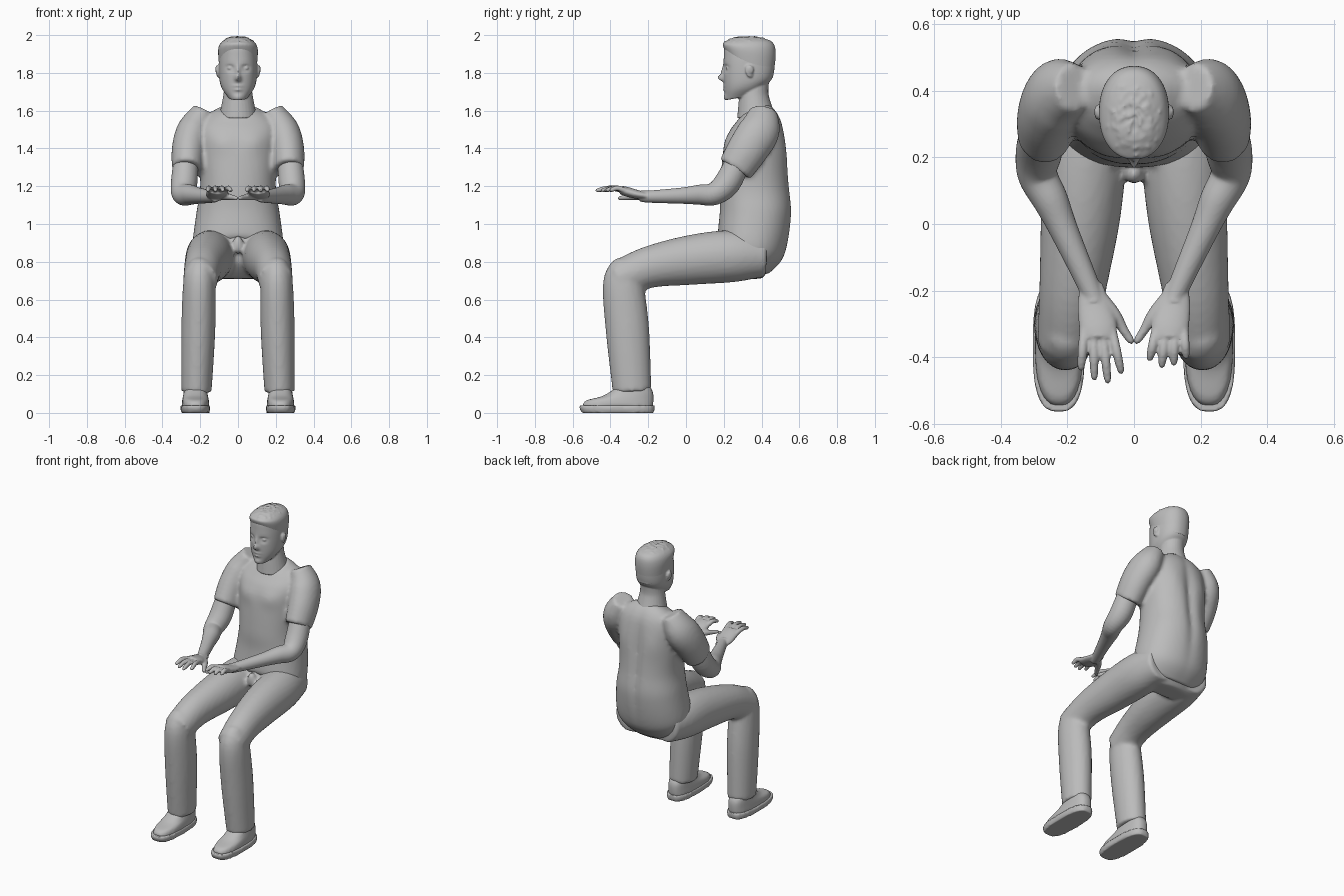
import bpy, bmesh, math, random
from mathutils import Matrix, Vector, Euler

random.seed(4)
cube = bpy.data.objects.get("Cube")
if cube:
    bpy.data.objects.remove(cube)

# The single flat colour
GREY = (0.5, 0.5, 0.5, 1)
grey = bpy.data.materials.new("plain_grey")
grey.use_nodes = True
grey.diffuse_color = GREY
grey.node_tree.nodes["Principled BSDF"].inputs["Base Color"].default_value = GREY


def smooth_rows(rows, steps=6):
    """Fill in rows of numbers with a spline that passes through each of them."""
    last = len(rows) - 1
    dense = []
    for i in range(last):
        a, b, c, d = (rows[max(0, min(last, i + k))] for k in (-1, 0, 1, 2))
        for step in range(steps):
            t = step / steps
            dense.append([q + t * ((r - p) + t * (2*p - 5*q + 4*r - s + t * (3*q - p - 3*r + s))) / 2
                          for p, q, r, s in zip(a, b, c, d)])
    return dense + [rows[last]]


def skin(bm, rings, power, segments):
    """Close a surface over rings, each given as centre, half width and half depth vectors."""
    loops = []
    for centre, wide, deep in rings:
        loop = []
        for k in range(segments):
            angle = math.tau * k / segments
            c, s = math.cos(angle), math.sin(angle)
            c = math.copysign(abs(c) ** (2 / power), c)
            s = math.copysign(abs(s) ** (2 / power), s)
            loop.append(bm.verts.new(centre + wide * c + deep * s))
        loops.append(loop)
    for a, b in zip(loops, loops[1:]):
        for k in range(segments):
            n = (k + 1) % segments
            bm.faces.new((a[k], a[n], b[n], b[k]))
    bm.faces.new(loops[0])
    bm.faces.new(loops[-1])


def slices(bm, rows, x=0, power=2.2, segments=64):
    """Stack slices: height, half width, front y, back y, rise towards the back."""
    rings = []
    for z, width, front, back, rise in smooth_rows(rows):
        rings.append((Vector((x, (front + back) / 2, z)), Vector((width, 0, 0)),
                      Vector((0, back - front, rise)) / 2))
    skin(bm, rings, power, segments)


def tube(bm, points, side=1, flat=1, segments=28):
    """Limb through points x, y, z, radius; flat scales the thickness across the width."""
    rows = smooth_rows(points)
    centres = [Vector((side * x, y, z)) for x, y, z, r in rows]
    rings = []
    for i, row in enumerate(rows):
        along = (centres[min(i + 1, len(rows) - 1)] - centres[max(i - 1, 0)]).normalized()
        wide = Vector((1, 0, 0))
        wide = (wide - along * along.x).normalized()
        rings.append((centres[i], wide * row[3], along.cross(wide) * row[3] * flat))
    skin(bm, rings, 2, segments)


def blob(bm, centre, radii, turn=(0, 0, 0)):
    matrix = Matrix.LocRotScale(Vector(centre), Euler(turn), Vector(radii))
    bmesh.ops.create_uvsphere(bm, u_segments=16, v_segments=8, radius=1, matrix=matrix)


def sculpt(bm, bumps, middle, front):
    """Push soft mirrored bumps along y: x, z, x reach, z reach, depth."""
    for v in bm.verts:
        if (v.co.y < middle) == front:
            v.co.y += sum(depth * math.exp(-((abs(v.co.x) - x) / rx) ** 2 - ((v.co.z - z) / rz) ** 2)
                          for x, z, rx, rz, depth in bumps)


def finish(bm, name, voxel, softness):
    """Blend the overlapping pieces into one smooth surface."""
    bmesh.ops.recalc_face_normals(bm, faces=bm.faces)
    mesh = bpy.data.meshes.new(name)
    bm.to_mesh(mesh)
    bm.free()
    mesh.materials.append(grey)
    part = bpy.data.objects.new(name, mesh)
    bpy.context.collection.objects.link(part)
    blend = part.modifiers.new("blend", 'REMESH')
    blend.mode = 'VOXEL'
    blend.voxel_size = voxel
    blend.use_smooth_shade = True
    part.modifiers.new("soften", 'SMOOTH').iterations = softness


SIDES = ((-1, "right"), (1, "left"))

# Shirt: torso with spine groove, shoulder blades and chest, then sleeves
bm = bmesh.new()
slices(bm, [(1.61, .1, .3, .44, .05), (1.57, .17, .27, .48, .05), (1.51, .21, .23, .51, .04),
            (1.4, .21, .2, .53, 0), (1.2, .2, .18, .55, 0), (1.06, .22, .18, .56, -.04),
            (.9, .24, .17, .52, -.14), (.83, .23, .17, .43, -.2)])
sculpt(bm, [(0, 1.25, .03, .3, -.02), (.11, 1.4, .06, .1, .01)], .36, False)
sculpt(bm, [(.09, 1.43, .06, .05, -.01)], .36, True)
for side, label in SIDES:
    tube(bm, [(.18, .41, 1.6, .06), (.23, .39, 1.5, .09), (.26, .33, 1.4, .09),
              (.27, .26, 1.29, .08)], side, 1.2)
finish(bm, "shirt", .013, 3)

# Trousers: seat, fly fold, thighs and shins
bm = bmesh.new()
slices(bm, [(.71, .14, .27, .4, 0), (.8, .2, .19, .47, 0), (.95, .2, .18, .5, 0)])
blob(bm, (0, .15, .89), (.03, .03, .05))
for side, label in SIDES:
    tube(bm, [(.13, .42, .83, .1), (.145, .25, .83, .125), (.16, .03, .81, .12),
              (.185, -.2, .77, .1), (.2, -.36, .7, .09)], side, 1.1)
    tube(bm, [(.2, -.29, .76, .07), (.205, -.33, .69, .085), (.21, -.31, .44, .09),
              (.22, -.285, .11, .08)], side, 1.28)
finish(bm, "trousers", .013, 3)

# Arms, flat palms and spread fingers; the left fingers are bent shorter
for side, label in SIDES:
    reach = 1 if side < 0 else .7
    bm = bmesh.new()
    tube(bm, [(.275, .28, 1.34, .065), (.285, .22, 1.22, .07), (.29, .15, 1.16, .06),
              (.25, .07, 1.155, .053), (.21, -.02, 1.15, .043), (.13, -.2, 1.145, .032),
              (.12, -.24, 1.15, .03)], side)
    tube(bm, [(.13, -.18, 1.145, .035), (.12, -.25, 1.155, .05), (.108, -.31, 1.17, .057),
              (.107, -.345, 1.18, .05)], side, .45)
    for i, length in enumerate((.12, .15, .16, .13)):
        knuckle = Vector((.15 - .028 * i, -.32, 1.175))
        tip = Vector((.01 - .013 * i, -length, 0)) * reach
        finger = [(*(knuckle + tip * t + Vector((0, 0, .015 * math.sin(math.pi * t)))), r)
                  for t, r in ((0, .014), (.5, .014), (.9, .011), (1, .004))]
        tube(bm, finger, side)
    tube(bm, [(.1, -.22, 1.145, .02), (.06, -.27, 1.145, .019), (.03, -.32, 1.14, .014),
              (.01, -.35, 1.137, .011), (.005, -.36, 1.135, .004)], side)
    finish(bm, label + "_arm", .006, 2)

# Head: skull, sculpted face, neck, eyes and ears
bm = bmesh.new()
slices(bm, [(1.985, .04, .27, .39, 0), (1.95, .085, .21, .45, 0), (1.88, .1, .2, .47, 0),
            (1.78, .1, .2, .46, 0), (1.72, .086, .205, .42, .02), (1.67, .05, .21, .37, .03)],
       segments=96)
sculpt(bm, [(.042, 1.825, .02, .014, .016), (0, 1.773, .015, .015, -.035),
            (0, 1.805, .01, .03, -.014), (0, 1.728, .025, .006, -.01),
            (0, 1.71, .02, .006, -.01), (0, 1.67, .025, .015, -.01)], .33, True)
tube(bm, [(0, .37, 1.76, .07), (0, .36, 1.68, .078), (0, .37, 1.57, .1)])
for side, label in SIDES:
    blob(bm, (side * .042, .221, 1.825), (.015, .012, .009))
    blob(bm, (side * .107, .335, 1.808), (.008, .021, .034), (.25, 0, side * .3))
    blob(bm, (side * .113, .343, 1.818), (.006, .016, .022), (.25, 0, side * .3))
finish(bm, "head", .0055, 1)

# Cropped hair with loose tufts on the crown
bm = bmesh.new()
slices(bm, [(1.987, .05, .25, .4, 0), (1.96, .09, .2, .46, 0), (1.92, .105, .195, .475, -.05),
            (1.84, .1, .21, .46, -.14)])
for i in range(110):
    angle, r = random.uniform(0, math.tau), math.sqrt(random.random())
    blob(bm, (.08 * r * math.cos(angle), .325 + .115 * r * math.sin(angle), 1.989 - .026 * r ** 3),
         (.004, .014, .006), (random.uniform(-.5, .5), 0, random.uniform(-1, 1)))
finish(bm, "hair", .006, 1)

# Shoes: rounded uppers on flat soles
for side, label in SIDES:
    bm = bmesh.new()
    slices(bm, [(.03, .074, -.55, -.175, 0), (.07, .07, -.53, -.172, .01),
                (.1, .064, -.44, -.175, .02), (.14, .058, -.36, -.19, 0)], side * .225, 2.5)
    finish(bm, label + "_shoe_upper", .01, 2)
    bm = bmesh.new()
    slices(bm, [(0, .074, -.55, -.17, 0), (.02, .078, -.562, -.167, 0),
                (.04, .078, -.565, -.166, 0)], side * .226, 2.8)
    finish(bm, label + "_shoe_sole", .008, 1)
